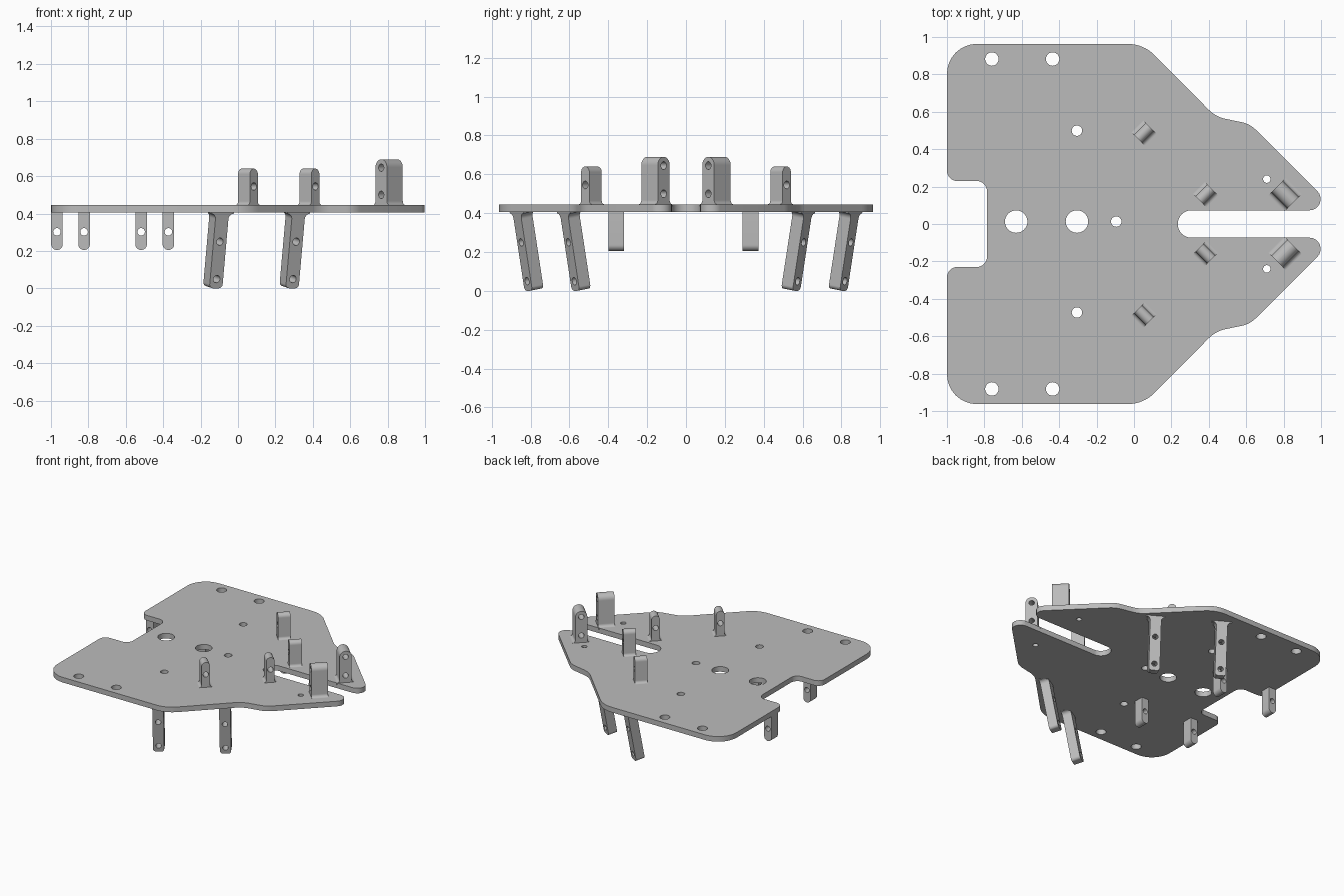
import bpy
import bmesh
from math import sin, cos, tan, pi, radians
from mathutils import Vector, Matrix

cube = bpy.data.objects.get("Cube")
if cube:
    bpy.data.objects.remove(cube, do_unlink=True)

grey = bpy.data.materials.new("plain grey")
grey.use_nodes = True
grey.diffuse_color = (0.5, 0.5, 0.5, 1)
grey.node_tree.nodes["Principled BSDF"].inputs["Base Color"].default_value = (0.5, 0.5, 0.5, 1)


def circle(x, y, r, n=24):
    return [(x + r * cos(2 * pi * i / n), y + r * sin(2 * pi * i / n)) for i in range(n)]


def rounded(corners, steps=8):
    """Outline through (x, y, radius) corners, with each corner filleted."""
    out = []
    for i, (x, y, r) in enumerate(corners):
        p = Vector((x, y))
        if r == 0:
            out.append(p)
            continue
        a = (Vector(corners[i - 1][:2]) - p).normalized()
        b = (Vector(corners[(i + 1) % len(corners)][:2]) - p).normalized()
        half = a.angle(b) / 2
        centre = p + (a + b).normalized() * r / sin(half)
        start = p + a * r / tan(half) - centre
        end = p + b * r / tan(half) - centre
        sweep = start.angle(end)
        for k in range(steps + 1):
            f = k / steps
            out.append(centre + (start * sin((1 - f) * sweep) + end * sin(f * sweep)) / sin(sweep))
    return out


def slab(name, loops, thickness, matrix):
    """Flat solid from an outline and hole loops, placed by a matrix."""
    curve = bpy.data.curves.new(name, "CURVE")
    curve.dimensions = "2D"
    curve.fill_mode = "BOTH"
    curve.extrude = thickness / 2
    for loop in loops:
        spline = curve.splines.new("POLY")
        spline.points.add(len(loop) - 1)
        for point, (x, y) in zip(spline.points, loop):
            point.co = (x, y, 0, 1)
        spline.use_cyclic_u = True
    obj = bpy.data.objects.new(name, curve)
    bpy.context.collection.objects.link(obj)
    bpy.ops.object.select_all(action="DESELECT")
    obj.select_set(True)
    bpy.context.view_layer.objects.active = obj
    bpy.ops.object.convert(target="MESH")
    obj = bpy.context.object
    bm = bmesh.new()
    bm.from_mesh(obj.data)
    bmesh.ops.remove_doubles(bm, verts=bm.verts, dist=0.0002)
    bmesh.ops.recalc_face_normals(bm, faces=bm.faces)
    bm.to_mesh(obj.data)
    bm.free()
    obj.data.materials.clear()
    obj.data.materials.append(grey)
    obj.matrix_world = matrix
    bpy.ops.object.shade_smooth_by_angle(angle=radians(35))
    return obj


def tab(name, loc, width, depth, length, tip, flare, holes, turn=0, lean=0, up=1):
    """Drilled tab with a rounded tip and a flared root."""
    w, f = width / 2, flare
    side = [(w, length, tip), (w, 0, f)]
    if f:
        side += [(w + f, 0, 0), (w + f, -0.012, 0)]
    else:
        side[-1] = (w, -0.012, 0)
    outline = rounded(side + [(-x, y, r) for x, y, r in reversed(side)])
    az, tilt = radians(turn), radians(lean)
    u = Vector((cos(az), sin(az), 0))
    v = Vector((-sin(az) * sin(tilt), cos(az) * sin(tilt), up * cos(tilt)))
    frame = Matrix((u, v, u.cross(v))).transposed().to_4x4()
    slab(name, [outline] + [circle(0, h, 0.02) for h in holes], depth,
         Matrix.Translation(loc) @ frame)


BOTTOM, TOP = 0.405, 0.445

# Base plate: half outline mirrored across y, with drilled holes
half = [(0.235, 0.073, 0.07), (1.083, 0.073, 0.06), (0.62, 0.535, 0.15),
        (0.437, 0.573, 0.18), (0.05, 0.963, 0.2), (-1, 0.963, 0.16),
        (-1, 0.23, 0.055), (-0.786, 0.23, 0.055)]
outline = rounded(half + [(x, -y, r) for x, y, r in reversed(half)])
drill = [circle(-0.63, 0.013, 0.06, 40), circle(-0.305, 0.013, 0.06, 40), circle(-0.095, 0.013, 0.028)]
for s in (-1, 1):
    drill += [circle(-0.76, 0.882 * s, 0.036), circle(-0.435, 0.882 * s, 0.036),
              circle(-0.305, 0.013 + 0.486 * s, 0.028), circle(0.71, 0.24 * s, 0.02)]
slab("base_plate", [outline] + drill, TOP - BOTTOM,
     Matrix.Translation((0, 0, (TOP + BOTTOM) / 2)))

for s, side in ((-1, "front"), (1, "back")):
    # Short posts on top
    for label, x, y in (("outer", 0.053, 0.487), ("inner", 0.382, 0.158)):
        tab(f"{side}_{label}_post", (x, y * s, TOP), 0.06, 0.09, 0.195, 0.0299, 0.02,
            [0.1], turn=-45 * s)
    # Tall posts near the plate tips
    tab(f"{side}_tall_post", (0.808, 0.157 * s, TOP), 0.086, 0.12, 0.245, 0.0429, 0.022,
        [0.055, 0.2], turn=45 * s)
    # Leaning legs
    for label, x, y in (("outer", -0.1, 0.843), ("inner", 0.308, 0.6)):
        tab(f"{side}_{label}_leg", (x, y * s, BOTTOM), 0.08, 0.068, 0.405, 0.022, 0.03,
            [0.152, 0.355], turn=-30 * s, lean=-10 * s, up=-1)

# Hanging tabs underneath
for name, x, y in (("front_left", -0.372, -0.358), ("front_right", -0.823, -0.358),
                   ("back_left", -0.518, 0.332), ("back_right", -0.968, 0.332)):
    tab(f"{name}_hanging_tab", (x, y, BOTTOM), 0.062, 0.08, 0.2, 0.0309, 0, [0.103], up=-1)
